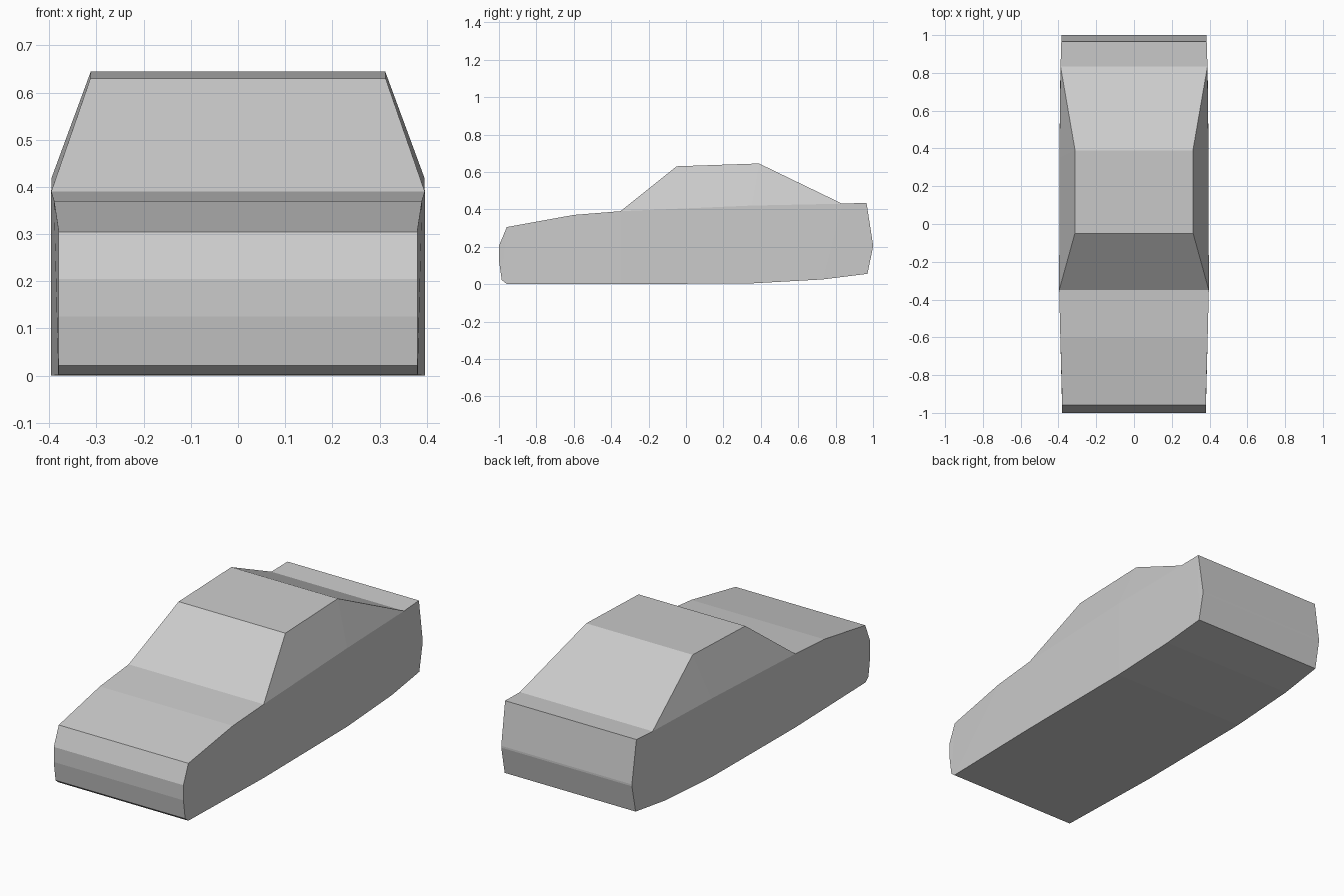
import bpy
import bmesh

if "Cube" in bpy.data.objects:
    bpy.data.objects.remove(bpy.data.objects["Cube"])

# Lower and upper outline points, nose to tail: (y, z, half width)
lower = [(-1.0, 0.125, 0.38), (-0.985, 0.022, 0.38), (-0.96, 0.002, 0.381),
         (-0.35, 0.0, 0.396), (0.35, 0.004, 0.395), (0.73, 0.025, 0.391),
         (0.97, 0.055, 0.384), (1.0, 0.2, 0.383)]
upper = [(-1.0, 0.205, 0.38), (-0.958, 0.305, 0.38), (-0.6, 0.37, 0.39),
         (-0.35, 0.39, 0.396), (0.35, 0.42, 0.395), (0.835, 0.43, 0.389),
         (0.965, 0.435, 0.385), (1.0, 0.21, 0.383)]
roof = [(-0.05, 0.63, 0.313), (0.39, 0.645, 0.312)]

bm = bmesh.new()


def mirrored_points(points):
    """Left and right vertices for each outline point."""
    return [[bm.verts.new((s * w, y, z)) for s in (-1, 1)] for y, z, w in points]


def bridge(a, b):
    """Full-width panel between two left/right pairs."""
    bm.faces.new((a[0], a[1], b[1], b[0]))


low, up, top = (mirrored_points(p) for p in (lower, upper, roof))

# Nose and tail closing strips
bridge(low[0], up[0])
bridge(low[-1], up[-1])

# Floor, bonnet, boot and lower flanks (opening left under the cabin)
for i in range(len(lower) - 1):
    bridge(low[i], low[i + 1])
    if i not in (3, 4):
        bridge(up[i], up[i + 1])
    for s in (0, 1):
        bm.faces.new((low[i][s], low[i + 1][s], up[i + 1][s], up[i][s]))

# Windscreen, roof and rear window
bridge(up[3], top[0])
bridge(top[0], top[1])
bridge(top[1], up[5])

# Cabin sides
for s in (0, 1):
    bm.faces.new((up[3][s], up[4][s], top[1][s], top[0][s]))
    bm.faces.new((up[4][s], up[5][s], top[1][s]))

bmesh.ops.recalc_face_normals(bm, faces=bm.faces)
mesh = bpy.data.meshes.new("car_body")
bm.to_mesh(mesh)
bm.free()
bpy.context.collection.objects.link(bpy.data.objects.new("car_body", mesh))
